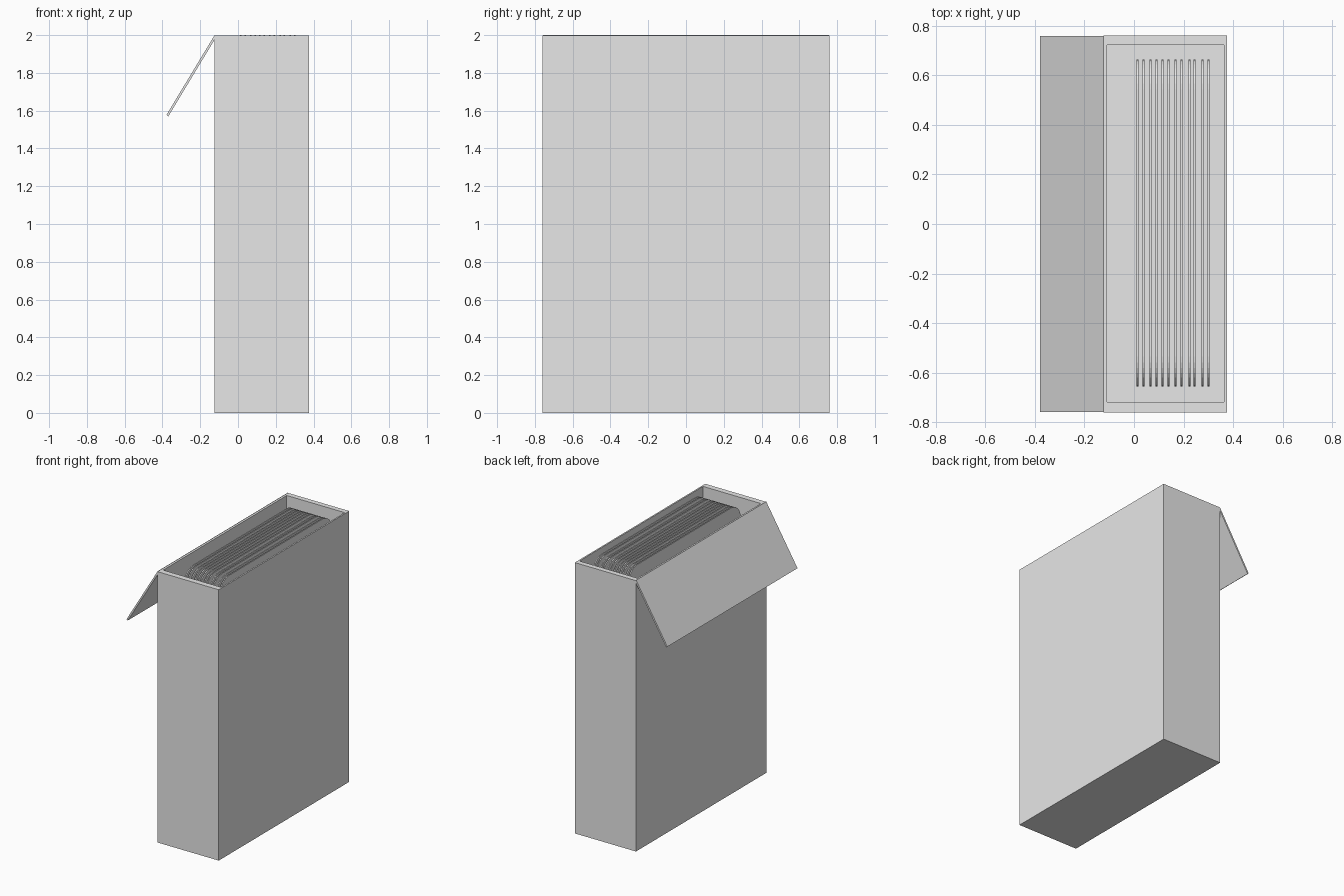
import bpy
import bmesh
from math import pi, cos, sin
from mathutils import Vector

old = bpy.data.objects.get("Cube")
if old:
    bpy.data.objects.remove(old, do_unlink=True)

grey = bpy.data.materials.new("light grey")
grey.use_nodes = True
GREY = (0.8, 0.8, 0.8, 1)
grey.diffuse_color = GREY
grey.node_tree.nodes["Principled BSDF"].inputs["Base Color"].default_value = GREY


def finish(name, bm):
    bmesh.ops.recalc_face_normals(bm, faces=bm.faces)
    mesh = bpy.data.meshes.new(name)
    bm.to_mesh(mesh)
    bm.free()
    mesh.materials.append(grey)
    obj = bpy.data.objects.new(name, mesh)
    bpy.context.collection.objects.link(obj)
    return obj


def extrude_outline(name, points, offset):
    """Solid made by sweeping a closed outline along an offset."""
    bm = bmesh.new()
    face = bm.faces.new([bm.verts.new(p) for p in points])
    swept = bmesh.ops.extrude_face_region(bm, geom=[face], use_keep_orig=True)
    verts = [g for g in swept["geom"] if isinstance(g, bmesh.types.BMVert)]
    bmesh.ops.translate(bm, verts=verts, vec=offset)
    return finish(name, bm)


# Open box: outer shell with the top inset and pushed down to the floor
TOP = 1.997
X0, X1, Y = -0.124, 0.375, 0.76
bm = bmesh.new()
bmesh.ops.create_cube(bm, size=1)
for v in bm.verts:
    v.co = Vector((X1 if v.co.x > 0 else X0, Y if v.co.y > 0 else -Y,
                   TOP if v.co.z > 0 else 0))
lid_face = max(bm.faces, key=lambda f: f.calc_center_median().z)
bmesh.ops.inset_individual(bm, faces=[lid_face], thickness=0.01)
for v in lid_face.verts:
    v.co.x = 0.364 if v.co.x > 0.1 else -0.108
    v.co.y = 0.722 if v.co.y > 0 else -0.718
hole = bmesh.ops.extrude_face_region(bm, geom=[lid_face])
bmesh.ops.delete(bm, geom=[lid_face], context="FACES_ONLY")
for v in hole["geom"]:
    if isinstance(v, bmesh.types.BMVert):
        v.co.z = 0.02
finish("box", bm)

# Lid hanging open from the upper edge
lid = [(-0.124, 2.0), (-0.379, 1.577), (-0.369, 1.57), (-0.124, 1.976)]
extrude_outline("open_lid", [(x, -0.758, z) for x, z in lid], (0, 1.516, 0))

# Row of thin cards with rounded corners, standing in the box
R, STEPS, THICK = 0.12, 8, 0.008
Y_FRONT, Y_BACK, Z_LOW, Z_HIGH = -0.655, 0.663, 0.02, 2.0
corners = [(Y_BACK - R, Z_HIGH - R), (Y_FRONT + R, Z_HIGH - R),
           (Y_FRONT + R, Z_LOW + R), (Y_BACK - R, Z_LOW + R)]
outline = []
for i, (cy, cz) in enumerate(corners):
    for s in range(STEPS + 1):
        a = (i + s / STEPS) * pi / 2
        outline.append((cy + R * cos(a), cz + R * sin(a)))
centres = [0.015, 0.038, 0.067, 0.091, 0.115, 0.140,
           0.167, 0.192, 0.223, 0.245, 0.277, 0.301]
for n, x in enumerate(centres):
    extrude_outline(f"card_{n + 1}", [(x - THICK / 2, y, z) for y, z in outline],
                    (THICK, 0, 0))
